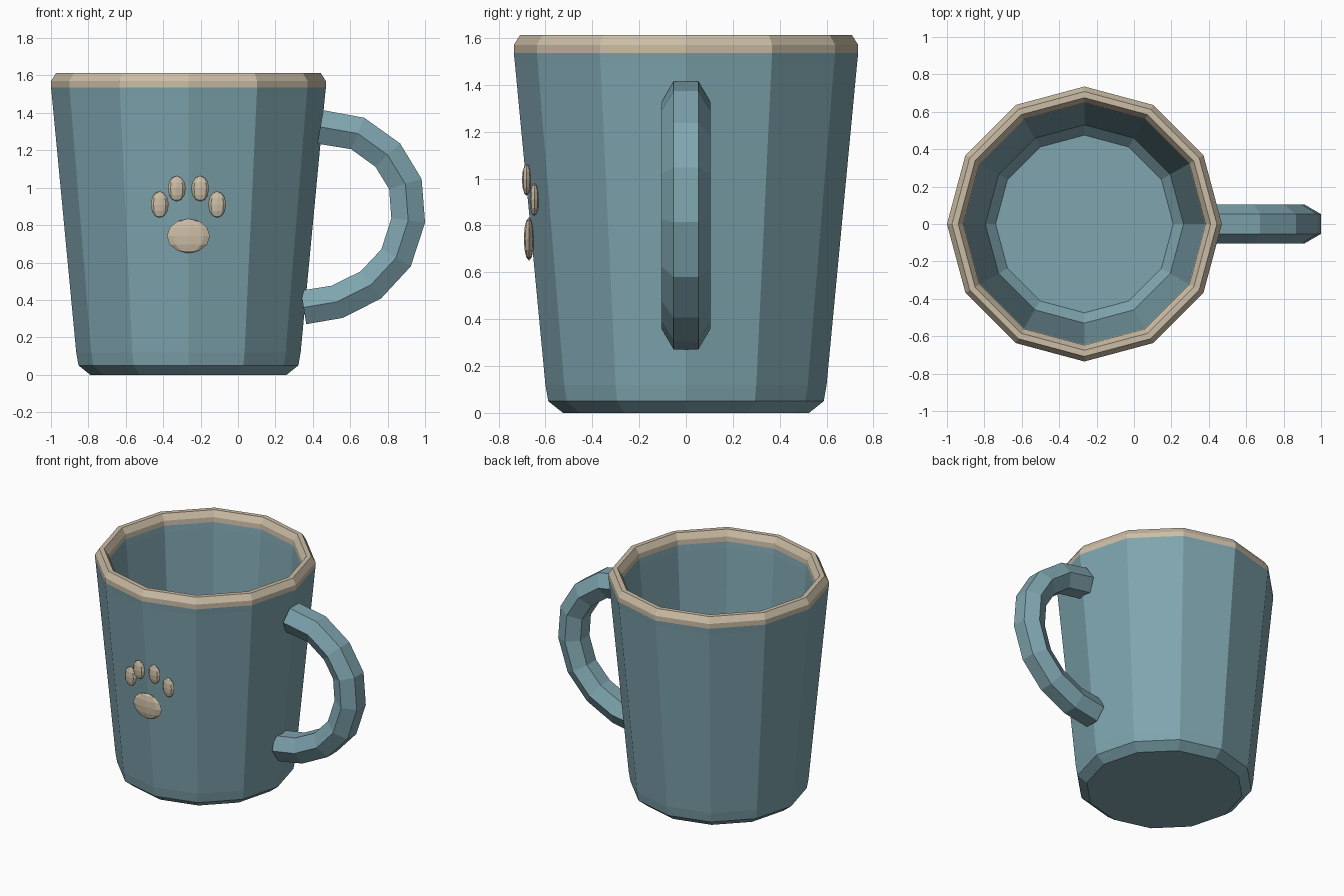
import bpy, bmesh, math
from mathutils import Vector, Matrix

if "Cube" in bpy.data.objects:
    bpy.data.objects.remove(bpy.data.objects["Cube"])

CX = -0.265  # cup axis


def material(name, rgb):
    m = bpy.data.materials.new(name)
    m.diffuse_color = (*rgb, 1)
    m.use_nodes = True
    m.node_tree.nodes["Principled BSDF"].inputs["Base Color"].default_value = m.diffuse_color
    return m


BLUE = material("dusty blue", (0.212, 0.376, 0.429))
CREAM = material("cream", (0.60, 0.51, 0.38))


def finish(name, bm, *mats):
    bmesh.ops.recalc_face_normals(bm, faces=bm.faces)
    me = bpy.data.meshes.new(name)
    bm.to_mesh(me)
    bm.free()
    for m in mats:
        me.materials.append(m)
    ob = bpy.data.objects.new(name, me)
    bpy.context.collection.objects.link(ob)
    return ob


def loft(bm, rings):
    """Skin consecutive rings of points and cap both ends."""
    vs = [[bm.verts.new(p) for p in r] for r in rings]
    n = len(vs[0])
    for a, b in zip(vs, vs[1:]):
        for i in range(n):
            j = (i + 1) % n
            bm.faces.new((a[i], a[j], b[j], b[i]))
    bm.faces.new(vs[0][::-1])
    bm.faces.new(vs[-1])


# Cup: 12-sided outer wall, rim, inner wall and floor from one profile (radius, z)
profile = [(0.525, 0), (0.588, 0.05), (0.60, 0.12), (0.73, 1.49), (0.735, 1.535),
           (0.735, 1.57), (0.708, 1.612), (0.675, 1.612), (0.648, 1.57),
           (0.645, 1.535), (0.64, 1.49), (0.53, 0.16), (0.475, 0.10)]
bm = bmesh.new()
loft(bm, [[(CX + r * math.cos(k * math.pi / 6), r * math.sin(k * math.pi / 6), z)
           for k in range(12)] for r, z in profile])
for f in bm.faces:
    f.material_index = int(f.calc_center_median().z > 1.54)
finish("cup", bm, BLUE, CREAM)

# Handle: hexagonal tube along a curved path in the xz plane
path = [Vector((x, 0, z)) for x, z in
        [(0.44, 1.325), (0.64, 1.29), (0.80, 1.175), (0.895, 1.02), (0.91, 0.825),
         (0.845, 0.625), (0.71, 0.48), (0.53, 0.39), (0.35, 0.36)]]
rings = []
for i, p in enumerate(path):
    t = (path[min(i + 1, len(path) - 1)] - path[max(i - 1, 0)]).normalized()
    out = Vector((-t.z, 0, t.x))
    rings.append([p + 0.105 * (Vector((0, math.cos(a), 0)) + out * math.sin(a))
                  for a in (k * math.pi / 3 for k in range(6))])
bm = bmesh.new()
loft(bm, rings)
finish("handle", bm, BLUE)


# Paw print: flattened low-poly spheres on the front
def pad(name, x, y, z, size):
    bm = bmesh.new()
    bmesh.ops.create_uvsphere(bm, u_segments=8, v_segments=6, radius=1,
                              matrix=Matrix.Translation((x, y, z)) @ Matrix.Diagonal((*size, 1)))
    finish(name, bm, CREAM)


pad("paw_main_pad", CX, -0.67, 0.742, (0.115, 0.022, 0.092))
for side, label in ((-1, "left"), (1, "right")):
    pad("paw_inner_toe_" + label, CX + side * 0.063, -0.68, 0.995, (0.047, 0.02, 0.068))
    pad("paw_outer_toe_" + label, CX + side * 0.154, -0.647, 0.91, (0.047, 0.02, 0.07))
